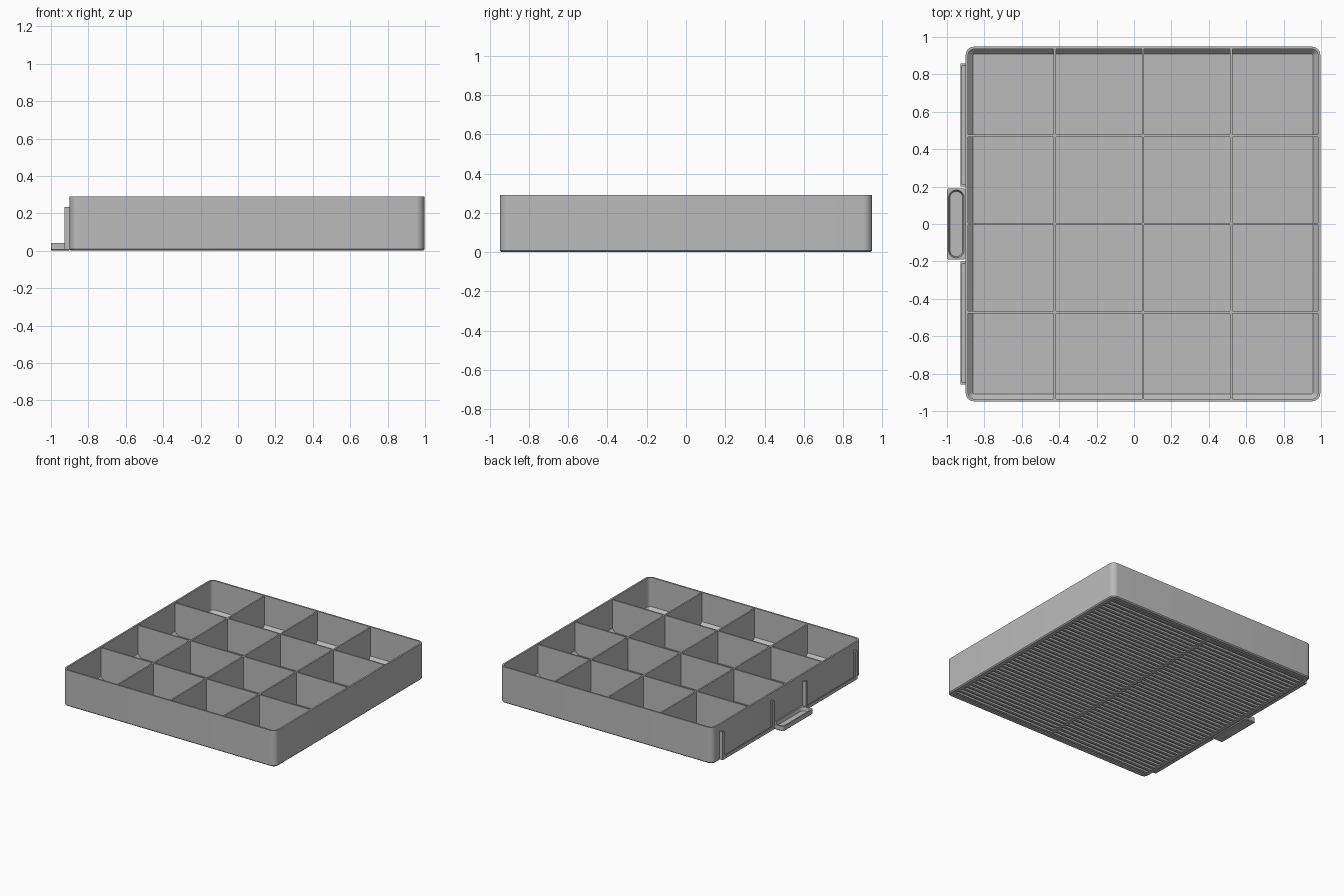
import bpy, bmesh, math

cube = bpy.data.objects.get("Cube")
if cube:
    bpy.data.objects.remove(cube, do_unlink=True)

CX = 0.048       # tray centre in x
HALF = 0.948     # tray half width
HEIGHT = 0.29

grey = bpy.data.materials.new("light_grey_plastic")
grey.use_nodes = True
colour = (0.5, 0.5, 0.5, 1)
grey.diffuse_color = colour
grey.node_tree.nodes["Principled BSDF"].inputs["Base Color"].default_value = colour


def finish(name, bm):
    bmesh.ops.recalc_face_normals(bm, faces=bm.faces)
    mesh = bpy.data.meshes.new(name)
    bm.to_mesh(mesh)
    bm.free()
    mesh.materials.append(grey)
    obj = bpy.data.objects.new(name, mesh)
    bpy.context.collection.objects.link(obj)
    bpy.ops.object.select_all(action='DESELECT')
    obj.select_set(True)
    bpy.context.view_layer.objects.active = obj
    bpy.ops.object.shade_smooth_by_angle(angle=math.radians(30))
    return obj


def rounded_loop(bm, cx, hx, hy, r, z, steps=8):
    """Ring of vertices round a rectangle with round corners."""
    ring = []
    for k, (sx, sy) in enumerate([(1, 1), (-1, 1), (-1, -1), (1, -1)]):
        for i in range(steps + 1):
            a = math.pi / 2 * (k + i / steps)
            ring.append(bm.verts.new((cx + sx * (hx - r) + r * math.cos(a),
                                      sy * (hy - r) + r * math.sin(a), z)))
    return ring


def loft(name, cx, rings):
    """Skin a stack of rounded rectangles (hx, hy, radius, z), capping both ends."""
    bm = bmesh.new()
    loops = [rounded_loop(bm, cx, *ring) for ring in rings]
    for a, b in zip(loops, loops[1:]):
        for i in range(len(a)):
            j = (i + 1) % len(a)
            bm.faces.new((a[i], a[j], b[j], b[i]))
    bm.faces.new(loops[0])
    bm.faces.new(loops[-1])
    return finish(name, bm)


def add_box(bm, x, y, z):
    """Box from (min, max) pairs."""
    verts = bmesh.ops.create_cube(bm, size=1)["verts"]
    for v in verts:
        v.co = [lo + (c + 0.5) * (hi - lo) for c, (lo, hi) in zip(v.co, (x, y, z))]


# Tray shell: recessed underside, outer wall, rim, inner wall, chamfer, floor
profile = [(0.91, 0.01, 0.015), (0.91, 0.01, 0), (0.94, 0.036, 0), (HALF, 0.045, 0.008),
           (HALF, 0.045, HEIGHT), (0.935, 0.032, HEIGHT), (0.935, 0.032, 0.055),
           (0.908, 0.006, 0.026)]
loft("tray_shell", CX, [(h, h, r, z) for h, r, z in profile])

# Dividers making a four by four grid
bm = bmesh.new()
reach, thick = 0.938, 0.006
for i in (-1, 0, 1):
    p = i * 0.472
    add_box(bm, (CX + p - thick, CX + p + thick), (-reach, reach), (0.02, 0.284))
    add_box(bm, (CX - reach, CX + reach), (p - thick, p + thick), (0.02, 0.284))
finish("dividers", bm)

# Ribs and centre bar under the floor
bm = bmesh.new()
count = 42
pitch = 1.82 / count
for i in range(count):
    y = -0.91 + (i + 0.5) * pitch
    add_box(bm, (CX - 0.912, CX + 0.912), (y - pitch / 4, y + pitch / 4), (0.001, 0.018))
add_box(bm, (CX - 0.012, CX + 0.012), (-0.912, 0.912), (0, 0.018))
finish("underside_ribs", bm)

# Two label holders: end posts, lips and a bottom ledge on the -x wall
wall, face, lip = CX - HALF + 0.003, -0.928, -0.919
for side, label in ((1, "back"), (-1, "front")):
    bm = bmesh.new()

    def span(a, b):
        return tuple(sorted((side * a, side * b)))

    for outer, inward in ((0.858, -1), (0.2, 1)):
        add_box(bm, (face, wall), span(outer, outer + inward * 0.01), (0.008, 0.235))
        add_box(bm, (face, lip), span(outer, outer + inward * 0.024), (0.008, 0.235))
    add_box(bm, (face, wall), span(0.2, 0.858), (0.008, 0.018))
    add_box(bm, (face, lip), span(0.2, 0.858), (0.008, 0.034))
    finish(label + "_label_holder", bm)

# Pull handle with a rounded finger recess
loft("pull_handle", -0.95, [(0.044, 0.183, 0.01, 0), (0.05, 0.19, 0.012, 0.006),
                            (0.05, 0.19, 0.012, 0.042), (0.041, 0.181, 0.039, 0.042),
                            (0.034, 0.174, 0.033, 0.014)])
